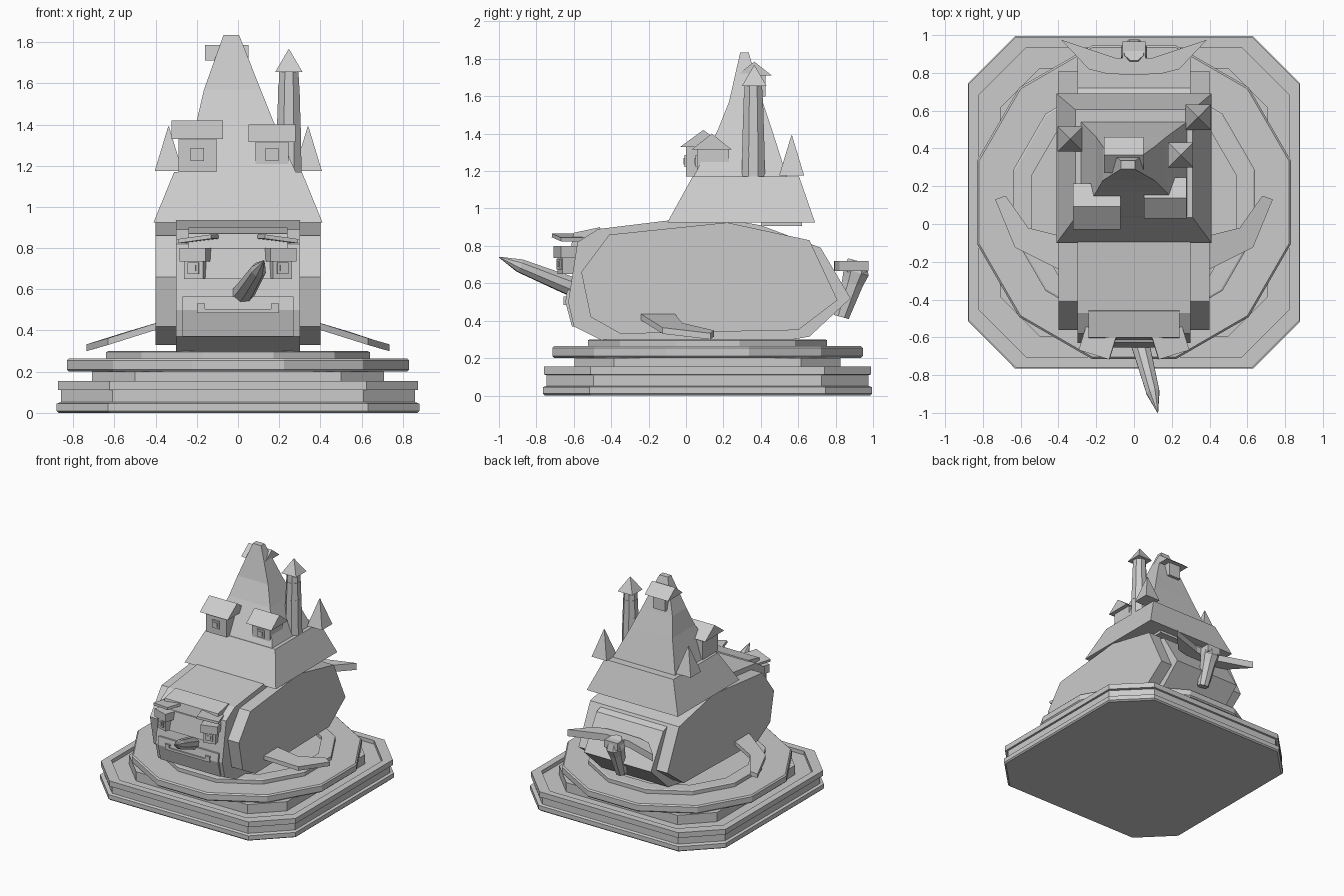
import bpy, bmesh, math
from mathutils import Vector, Matrix

cube = bpy.data.objects.get("Cube")
if cube:
    bpy.data.objects.remove(cube)

stone = bpy.data.materials.new("pale_grey")
stone.use_nodes = True
GREY = (0.6, 0.6, 0.6, 1)
stone.diffuse_color = GREY
stone.node_tree.nodes["Principled BSDF"].inputs["Base Color"].default_value = GREY


def loft(name, rings):
    """Join equal-length rings of points and cap both ends."""
    bm = bmesh.new()
    loops = [[bm.verts.new(p) for p in ring] for ring in rings]
    n = len(loops[0])
    for a, b in zip(loops, loops[1:]):
        for i in range(n):
            j = (i + 1) % n
            bm.faces.new((a[i], a[j], b[j], b[i]))
    bm.faces.new(loops[0][::-1])
    bm.faces.new(loops[-1])
    bmesh.ops.recalc_face_normals(bm, faces=bm.faces)
    mesh = bpy.data.meshes.new(name)
    bm.to_mesh(mesh)
    bm.free()
    mesh.materials.append(stone)
    ob = bpy.data.objects.new(name, mesh)
    bpy.context.scene.collection.objects.link(ob)
    return ob


def rect(x0, x1, y0, y1, z):
    return [(x0, y0, z), (x1, y0, z), (x1, y1, z), (x0, y1, z)]


def box(name, x0, x1, y0, y1, z0, z1):
    return loft(name, [rect(x0, x1, y0, y1, z0), rect(x0, x1, y0, y1, z1)])


def side_prism(name, x0, x1, profile):
    return loft(name, [[(x, y, z) for y, z in profile] for x in (x0, x1)])


def pyramid(name, x, y, r, z0, z1):
    t = 0.002
    return loft(name, [rect(x - r, x + r, y - r, y + r, z0),
                       rect(x - t, x + t, y - t, y + t, z1)])


def gable(name, x0, x1, y0, y1, z0, z1):
    mid = (y0 + y1) / 2
    return side_prism(name, x0, x1, [(y0, z0), (y1, z0), (mid, z1)])


def tube(name, stations, sides=8):
    """Round section along points given as (point, radius)."""
    axis = Vector(stations[-1][0]) - Vector(stations[0][0])
    turn = axis.to_track_quat('Z', 'Y').to_matrix()
    rings = []
    for p, r in stations:
        angles = [math.tau * (i + 0.5) / sides for i in range(sides)]
        rings.append([Vector(p) + turn @ Vector((r * math.cos(a), r * math.sin(a), 0))
                      for a in angles])
    return loft(name, rings)


def place(ob, spot, tilt=0, turn=0):
    ob.matrix_world = (Matrix.Translation(spot) @ Matrix.Rotation(turn, 4, 'Z')
                       @ Matrix.Rotation(tilt, 4, 'Y'))


# Pedestal: stacked plates with shallow recessed tops
CY = 0.115


def octagon(half, cut, z):
    k = half - cut
    return [(x, y + CY, z) for x, y in ((half, -k), (half, k), (k, half), (-k, half),
                                        (-half, k), (-half, -k), (-k, -half), (k, -half))]


def dodecagon(apothem, z):
    r = apothem / math.cos(math.pi / 12)
    return [(r * math.cos(a), CY + r * math.sin(a), z)
            for a in [math.tau * (i + 0.5) / 12 for i in range(12)]]


loft("pedestal_base", [octagon(h, 0.25, z) for h, z in (
    (0.87, 0), (0.88, 0.01), (0.88, 0.045), (0.86, 0.052), (0.86, 0.11),
    (0.875, 0.112), (0.875, 0.155), (0.82, 0.155), (0.82, 0.125))])
loft("pedestal_middle", [octagon(0.71, 0.21, z) for z in (0.12, 0.2)])
loft("pedestal_disc", [dodecagon(a, z) for a, z in (
    (0.82, 0.2), (0.83, 0.21), (0.83, 0.255), (0.82, 0.265))])
loft("pedestal_top", [dodecagon(a, z) for a, z in (
    (0.64, 0.26), (0.64, 0.295), (0.63, 0.3), (0.54, 0.3), (0.54, 0.275))])

# Body: wide core with thinner side plates
core = [(-0.47, 0.89), (-0.1, 0.935), (0.2, 0.945), (0.4, 0.91), (0.72, 0.79), (0.88, 0.52),
        (0.66, 0.315), (0.4, 0.27), (-0.4, 0.27), (-0.6, 0.37), (-0.63, 0.5), (-0.58, 0.82)]
flank = [(-0.41, 0.86), (0.22, 0.925), (0.66, 0.83), (0.81, 0.51), (0.6, 0.35),
         (-0.35, 0.33), (-0.51, 0.42), (-0.56, 0.66)]
side_prism("body_core", -0.3, 0.3, core)
side_prism("body_flanks", -0.4, 0.4, flank)

# Face: brow plate, muzzle, jaw and smile
side_prism("forehead_plate", -0.24, 0.24,
           [(-0.45, 0.86), (-0.46, 0.9), (-0.6, 0.87), (-0.62, 0.77), (-0.56, 0.77)])
side_prism("muzzle", -0.23, 0.23, [(-0.55, 0.8), (-0.625, 0.8), (-0.655, 0.65), (-0.55, 0.65)])
side_prism("jaw", -0.27, 0.27,
           [(-0.55, 0.37), (-0.61, 0.37), (-0.645, 0.5), (-0.635, 0.565), (-0.55, 0.565)])
box("mouth_line", -0.2, 0.2, -0.655, -0.6, 0.485, 0.505)
for s, side in ((1, "left"), (-1, "right")):
    x0, x1 = sorted((s * 0.16, s * 0.2))
    box(side + "_mouth_corner", x0, x1, -0.655, -0.6, 0.5, 0.53)

    # Eyes: small turrets with a lid and a tilted brow
    spot = (s * 0.205, -0.64, 0)
    parts = [(box(side + "_eye", -0.048, 0.048, -0.035, 0.08, 0.65, 0.74), 0),
             (box(side + "_eye_hood", -0.066, 0.066, -0.05, 0.08, 0.735, 0.8), 0),
             (box(side + "_eye_frame", -0.028, 0.028, -0.045, 0, 0.675, 0.73), 0),
             (box(side + "_eye_pupil", -0.014, 0.014, -0.05, 0, 0.69, 0.717), 0)]
    for ob, tilt in parts:
        place(ob, spot, tilt, s * 0.3)
    brow = box(side + "_eyebrow", -0.085, 0.085, -0.055, 0.075, -0.01, 0.01)
    place(brow, (s * 0.195, -0.64, 0.845), s * 0.13, s * 0.3)

    # Flippers: bent paddles sloping down to the pedestal
    flipper = [(0.36, -0.26, 0.43), (0.63, -0.125, 0.345), (0.735, 0.13, 0.315),
               (0.68, 0.15, 0.33), (0.56, -0.02, 0.37), (0.36, -0.07, 0.43)]
    loft(side + "_flipper", [[(s * x, y, z + dz) for x, y, z in flipper]
                             for dz in (-0.015, 0.018)])

    # Tail flukes
    fluke = [(0, 0.79), (0.14, 0.795), (0.24, 0.82), (0.385, 0.975), (0.1, 0.88), (0, 0.88)]
    loft(side + "_fluke", [[(s * x, y, z) for x, y in fluke] for z in (0.665, 0.72)])

# Snout pipe and tail stem
tube("snout_pipe", [((0.02, -0.59, 0.575), 0.055), ((0.045, -0.68, 0.61), 0.05),
                    ((0.1, -0.89, 0.695), 0.038), ((0.126, -1.0, 0.74), 0.002)])
tube("tail_stem", [((0, 0.83, 0.42), 0.045), ((0, 0.89, 0.6), 0.062),
                   ((0, 0.91, 0.66), 0.075), ((0, 0.915, 0.72), 0.055)])
box("tail_cap", -0.06, 0.06, 0.86, 0.965, 0.66, 0.72)

# Roof skirt and concave spire
loft("roof_skirt", [rect(-0.41, 0.41, -0.1, 0.69, 0.925), rect(-0.31, 0.31, 0.035, 0.605, 1.17)])
box("rear_beam", -0.25, 0.25, 0.4, 0.62, 0.905, 0.93)
loft("spire", [rect(*r) for r in (
    (-0.28, 0.28, 0.04, 0.54, 1.17), (-0.2, 0.17, 0.17, 0.46, 1.42),
    (-0.165, 0.11, 0.23, 0.41, 1.57), (-0.07, 0.005, 0.29, 0.335, 1.835))])

# Dormers with gable roofs and framed windows
for name, x0, x1, y0, y1, z, eave in (("right", -0.29, -0.105, 0.0, 0.2, 1.335, 1.42),
                                      ("left", 0.085, 0.245, 0.06, 0.23, 1.32, 1.4)):
    mid = (x0 + x1) / 2
    box(name + "_dormer", x0, x1, y0, y1, 1.17, z)
    gable(name + "_dormer_roof", x0 - 0.033, x1 + 0.033, y0 - 0.03, y1 + 0.015, z - 0.005, eave)
    box(name + "_window_frame", mid - 0.032, mid + 0.032, y0 - 0.009, y0 + 0.01, 1.222, 1.285)
    box(name + "_window_pane", mid - 0.018, mid + 0.018, y0 - 0.014, y0 + 0.01, 1.236, 1.271)
box("lookout", -0.11, 0.0, 0.32, 0.425, 1.6, 1.725)
gable("lookout_roof", -0.16, 0.05, 0.27, 0.46, 1.71, 1.785)

# Chimney tower of stacked drums
for i, (z0, z1, r) in enumerate(((1.15, 1.3, 0.068), (1.3, 1.45, 0.065),
                                 (1.45, 1.59, 0.06), (1.58, 1.67, 0.054))):
    tube("tower_drum_%d" % (i + 1), [((0.247, 0.36, z0), r), ((0.247, 0.36, z1), r * 0.93)])
pyramid("tower_roof", 0.247, 0.365, 0.066, 1.655, 1.765)

# Corner spikes on the roof
pyramid("right_spike", -0.337, 0.45, 0.067, 1.175, 1.39)
pyramid("left_spike", 0.34, 0.565, 0.067, 1.175, 1.39)
